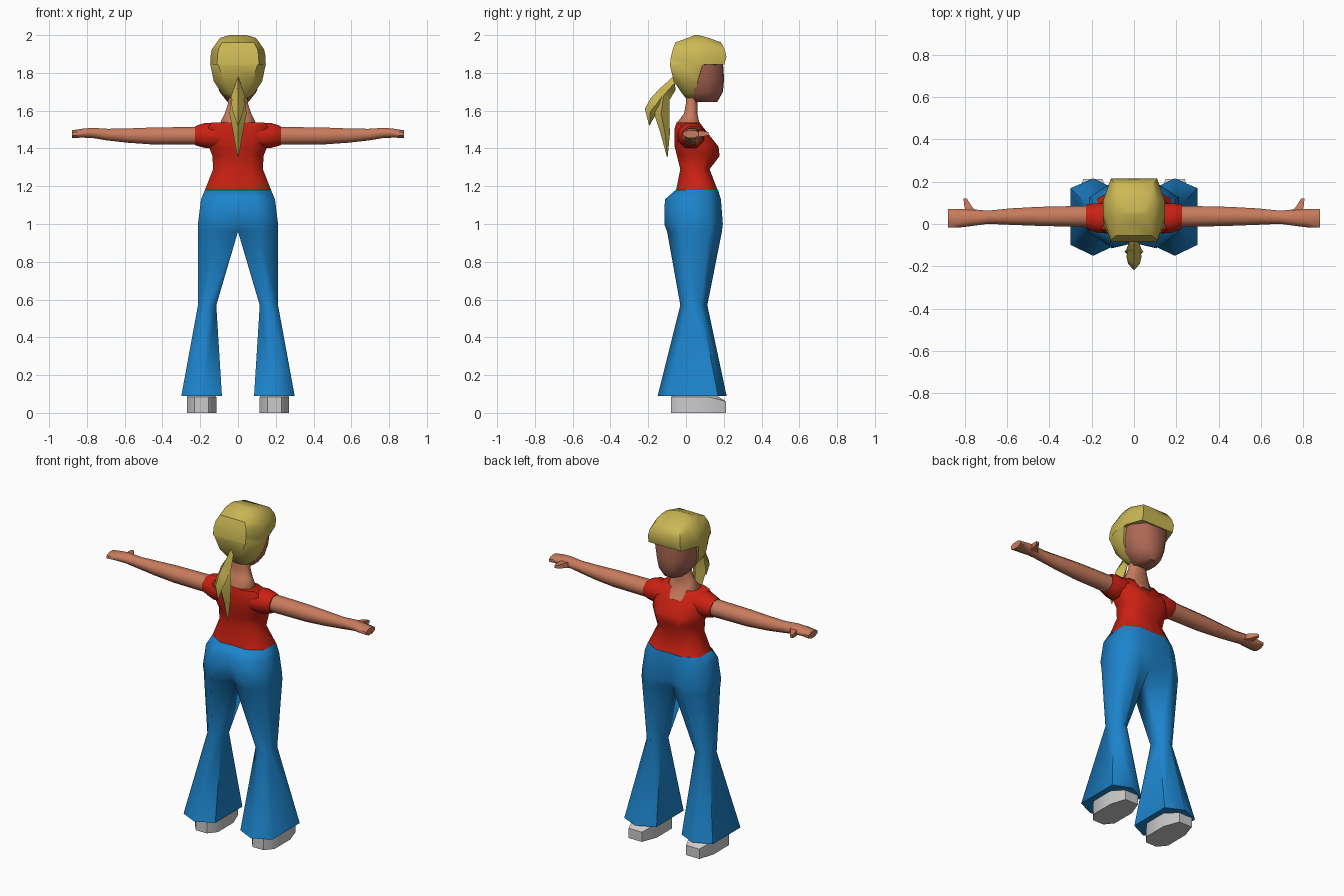
import bpy, bmesh, math


def material(name, rgb):
    m = bpy.data.materials.new(name)
    m.diffuse_color = (*rgb, 1)
    return m


SKIN = material("skin", (0.58, 0.2, 0.11))
FACE = material("face_skin", (0.42, 0.14, 0.09))
RED = material("red_cloth", (0.6, 0.015, 0.006))
BLUE = material("blue_denim", (0.012, 0.23, 0.6))
BLOND = material("blond", (0.6, 0.48, 0.09))


def loft(name, rings, mat=None, mirror=True, angle=60):
    """Skin a list of equal-length point rings, cap both ends, mirror in x."""
    bm = bmesh.new()
    vs = [[bm.verts.new(p) for p in r] for r in rings]
    n = len(rings[0])
    for a, b in zip(vs, vs[1:]):
        for i in range(n):
            j = (i + 1) % n
            bm.faces.new((a[i], a[j], b[j], b[i]))
    bm.faces.new(vs[0])
    bm.faces.new(vs[-1])
    bmesh.ops.recalc_face_normals(bm, faces=bm.faces)
    # drop the inner wall where a half body meets the mirror plane
    wall = [f for f in bm.faces if all(abs(v.co.x) < 1e-5 for v in f.verts)]
    if mirror:
        bmesh.ops.delete(bm, geom=wall, context='FACES')
    me = bpy.data.meshes.new(name)
    bm.to_mesh(me)
    bm.free()
    for p in me.polygons:
        p.use_smooth = True
    me.set_sharp_from_angle(angle=math.radians(angle))
    ob = bpy.data.objects.new(name, me)
    bpy.context.collection.objects.link(ob)
    if mat:
        me.materials.append(mat)
    if mirror:
        ob.modifiers.new("mirror", 'MIRROR').merge_threshold = 0.0005
    return ob


def hexa(z, x0, x1, yb, yf, kf=0.5, kb=0.5, ki=0.85, m=0.5):
    """Six-point ring: k values place the outer and inner corners in y."""
    c, h, xm = (yb + yf) / 2, (yf - yb) / 2, x0 + (x1 - x0) * m
    return [(x0, c + ki * h, z), (xm, yf, z), (x1, c + kf * h, z),
            (x1, c - kb * h, z), (xm, yb, z), (x0, c - ki * h, z)]


def octa(x, y, z, ry, rz, n=8):
    """Eight-point ring across the x axis."""
    k = 1 / math.cos(math.pi / n)
    return [(x, y + ry * k * math.cos((i + .5) * math.tau / n),
             z + rz * k * math.sin((i + .5) * math.tau / n)) for i in range(n)]


# Flared trousers: pelvis rings touch the mirror plane, leg rings do not
loft("trousers", [
    hexa(0.09, 0.085, 0.30, -0.15, 0.215, 0.75, 0.72, 0.72),
    hexa(0.57, 0.115, 0.212, -0.03, 0.113, 0.5, 0.5, 0.5),
    hexa(0.96, 0, 0.213, -0.10, 0.19, 0.55, 0.5, 0.6),
    hexa(1.00, 0, 0.212, -0.115, 0.195, 0.55, 0.5, 0.72),
    hexa(1.13, 0, 0.196, -0.112, 0.185, 0.55, 0.45, 0.85),
    hexa(1.18, 0, 0.175, -0.055, 0.17, 0.55, 0.5, 0.95),
], BLUE)

# Shoes: plan outline with a lower toe and a sloped upper
sole = [(.155, -.08), (.23, -.08), (.27, -.03), (.27, .12),
        (.24, .213), (.15, .213), (.115, .12), (.115, -.03)]
loft("shoes", [
    [(x, y, 0) for x, y in sole],
    [(x, y, 0.06 if y > .2 else 0.085) for x, y in sole],
    [(.193 + (x - .193) * .7, .03 + (y - .03) * .6, 0.105) for x, y in sole],
], angle=40)

# Shirt body
loft("shirt", [
    hexa(1.18, 0, 0.175, -0.052, 0.167, 0.55, 0.5, 0.95),
    hexa(1.29, 0, 0.132, -0.03, 0.125, 0.5, 0.5, 0.95),
    hexa(1.36, 0, 0.135, -0.048, 0.178, 0.4, 0.5, 0.85),
    hexa(1.41, 0, 0.155, -0.06, 0.172, 0.4, 0.5, 0.85),
    hexa(1.50, 0, 0.165, -0.062, 0.10, 0.5, 0.6, 0.85),
    hexa(1.538, 0, 0.14, -0.05, 0.07, 0.6, 0.6, 0.9, 0.6),
], RED)

# Short sleeves
loft("sleeves", [
    octa(0.09, 0.025, 1.465, 0.07, 0.065),
    octa(0.17, 0.027, 1.469, 0.07, 0.067),
    octa(0.212, 0.033, 1.468, 0.062, 0.056),
    octa(0.228, 0.035, 1.467, 0.056, 0.049),
], RED)

# Arms with mitten hands
loft("arms", [
    octa(0.19, 0.036, 1.467, 0.051, 0.047),
    octa(0.45, 0.036, 1.466, 0.045, 0.045),
    octa(0.58, 0.035, 1.468, 0.039, 0.038),
    octa(0.69, 0.032, 1.473, 0.031, 0.031),
    octa(0.77, 0.030, 1.482, 0.040, 0.027),
    octa(0.82, 0.027, 1.481, 0.043, 0.024),
    octa(0.88, 0.027, 1.476, 0.043, 0.020),
], SKIN)

# Thumbs
loft("thumbs", [
    [(x - w, y, 1.478 - h), (x + w, y, 1.478 - h),
     (x + w, y, 1.478 + h), (x - w, y, 1.478 + h)]
    for x, y, w, h in ((.765, .05, .028, .018), (.785, .085, .017, .015),
                       (.798, .12, .008, .009))
], SKIN)

# Neck and collar opening
loft("neck", [
    hexa(1.485, 0, 0.06, -0.04, 0.112, 0.6, 0.5, 1),
    hexa(1.540, 0, 0.092, -0.045, 0.070, 0.5, 0.5, 0.95),
    hexa(1.585, 0, 0.070, -0.010, 0.060, 0.5, 0.5, 1),
    hexa(1.640, 0, 0.052, 0.0, 0.060, 0.5, 0.5, 1),
    hexa(1.720, 0, 0.050, 0.0, 0.070, 0.5, 0.5, 1),
], SKIN)

# Face
loft("face", [
    hexa(1.645, 0, 0.055, 0.03, 0.165, 0.3, 0.5, 1),
    hexa(1.700, 0, 0.098, 0.0, 0.193, 0.2, 0.5, 1.03),
    hexa(1.770, 0, 0.122, -0.03, 0.197, 0.3, 0.5, 1.04),
    hexa(1.860, 0, 0.130, -0.03, 0.192, 0.4, 0.5, 1.03, 0.6),
], FACE)

# Hair cap: lower rings cover the back, upper rings jump out over the forehead
loft("hair", [
    hexa(1.665, 0, 0.050, 0.0, 0.045, 0.8, 0.3, 1),
    hexa(1.690, 0, 0.085, -0.02, 0.050, 0.9, 0.2, 1),
    hexa(1.755, 0, 0.128, -0.065, 0.065, 0.95, 0.1, 1, 0.6),
    hexa(1.840, 0, 0.146, -0.085, 0.092, 0.95, 0.1, 1, 0.7),
    hexa(1.845, 0, 0.147, -0.085, 0.203, 0.3, 0.2, 1, 0.75),
    hexa(1.885, 0, 0.146, -0.080, 0.214, 0.3, 0.2, 1, 0.75),
    hexa(1.925, 0, 0.138, -0.070, 0.205, 0.3, 0.2, 1, 0.75),
    hexa(1.962, 0, 0.112, -0.055, 0.185, 0.4, 0.3, 1, 0.75),
    hexa(1.985, 0, 0.095, 0.01, 0.120, 0.4, 0.3, 1, 0.75),
    hexa(2.000, 0, 0.045, 0.045, 0.065, 0.4, 0.3, 1, 0.75),
], BLOND, angle=45)


def lock(name, rows):
    """Diamond-section hair lock from outer (y, z), inner (y, z), half width."""
    loft(name, [[(0, yo, zo), (w, (yo + yi) / 2, (zo + zi) / 2), (0, yi, zi),
                 (-w, (yo + yi) / 2, (zo + zi) / 2)]
                for yo, zo, yi, zi, w in rows], BLOND, mirror=False)


# Ponytail: a long hanging lock and a short outer one
lock("ponytail_long", [
    (-.065, 1.785, -.055, 1.71, .012), (-.15, 1.705, -.088, 1.655, .036),
    (-.175, 1.60, -.088, 1.56, .045), (-.135, 1.48, -.085, 1.48, .025),
    (-.101, 1.355, -.097, 1.355, .003)])
lock("ponytail_short", [
    (-.13, 1.725, -.10, 1.66, .025), (-.185, 1.67, -.12, 1.61, .036),
    (-.218, 1.61, -.16, 1.58, .028), (-.195, 1.52, -.191, 1.525, .003)])
